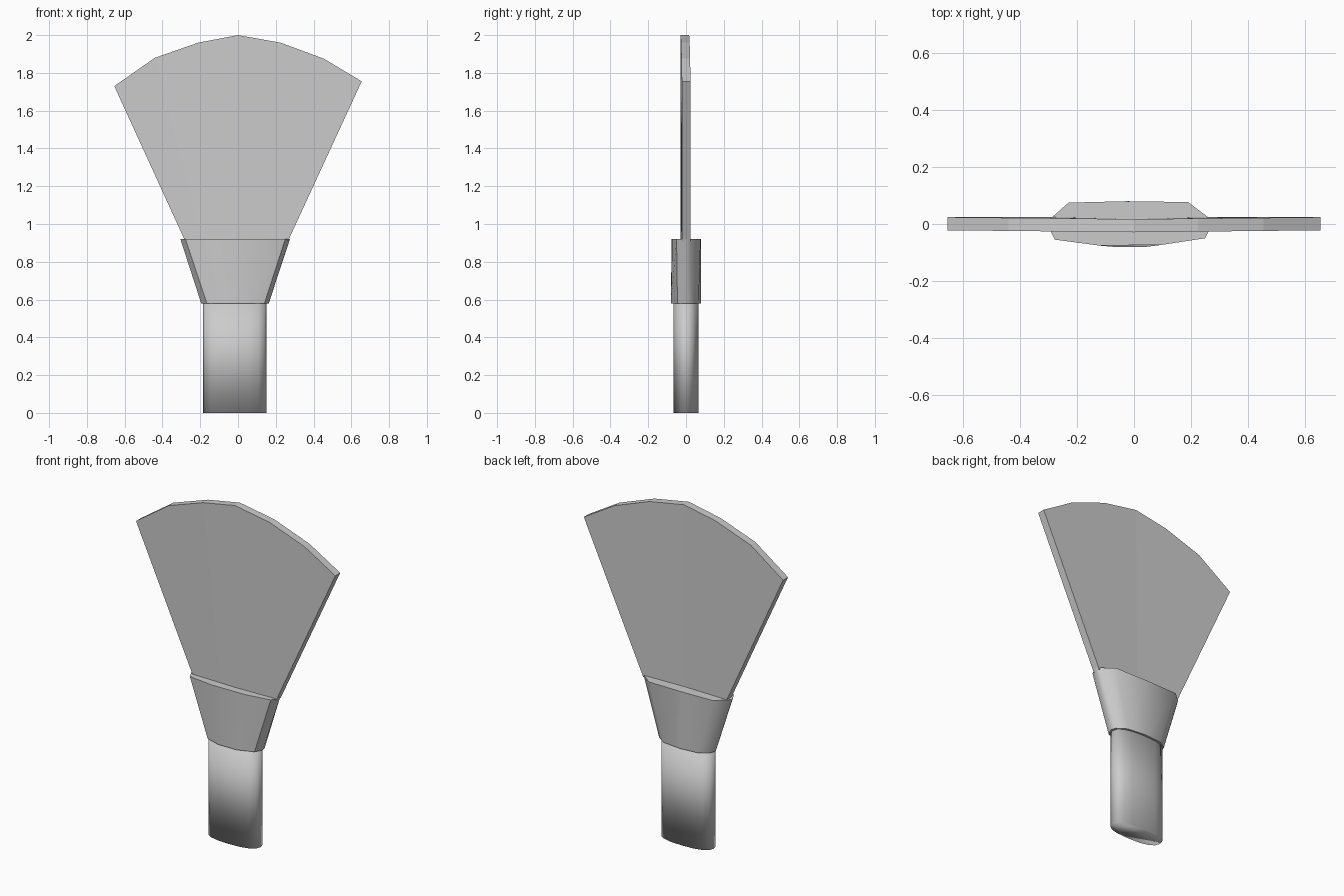
import bpy, bmesh, math

if "Cube" in bpy.data.objects:
    bpy.data.objects.remove(bpy.data.objects["Cube"])


def loft(name, rings, smooth_angle=None):
    """Skin closed rings of points (counter-clockwise from above) and cap both ends."""
    bm = bmesh.new()
    loops = [[bm.verts.new(p) for p in ring] for ring in rings]
    n = len(loops[0])
    for a, b in zip(loops, loops[1:]):
        for i in range(n):
            j = (i + 1) % n
            bm.faces.new((a[i], a[j], b[j], b[i]))
    bm.faces.new(loops[0][::-1])
    bm.faces.new(loops[-1])
    bmesh.ops.recalc_face_normals(bm, faces=bm.faces[:])
    mesh = bpy.data.meshes.new(name)
    bm.to_mesh(mesh)
    bm.free()
    ob = bpy.data.objects.new(name, mesh)
    bpy.context.collection.objects.link(ob)
    if smooth_angle:
        bpy.ops.object.select_all(action='DESELECT')
        ob.select_set(True)
        bpy.context.view_layer.objects.active = ob
        bpy.ops.object.shade_smooth_by_angle(angle=math.radians(smooth_angle))
    return ob


def oval(cx, rx, ry, z, power=0.8, sides=16):
    ring = []
    for i in range(sides):
        a = 2 * math.pi * i / sides
        c, s = math.cos(a), math.sin(a)
        ring.append((cx + rx * math.copysign(abs(c) ** power, c),
                     ry * math.copysign(abs(s) ** power, s), z))
    return ring


# Handle: flattened oval grip
loft("handle", [oval(-0.017, 0.167, 0.066, 0.0), oval(-0.017, 0.167, 0.066, 0.60)], 100)

# Ferrule: flares from the oval grip to a faceted mouth
mouth = [(0.275, 0.0), (0.265, 0.02), (0.19, 0.077), (-0.03, 0.08), (-0.23, 0.075),
         (-0.29, 0.022), (-0.305, 0.0), (-0.278, -0.055), (-0.12, -0.076),
         (0.10, -0.073), (0.25, -0.05)]
neck = [(0.163, 0.0), (0.155, 0.03), (0.10, 0.067), (-0.017, 0.08), (-0.125, 0.07),
        (-0.18, 0.035), (-0.195, 0.0), (-0.165, -0.05), (-0.075, -0.08),
        (0.045, -0.08), (0.14, -0.045)]
loft("ferrule", [[(x, y, 0.58) for x, y in neck], [(x, y, 0.92) for x, y in mouth]], 50)

# Bristles: thin fan, slightly bowed towards the front at its middle
tips = [(-0.655, 1.73), (-0.44, 1.88), (-0.21, 1.96), (0.0, 2.0),
        (0.225, 1.96), (0.455, 1.875), (0.655, 1.755)]
rings = []
for i, (x, z) in enumerate(tips):
    root = -0.28 + 0.545 * i / (len(tips) - 1)
    bow = 0.007 * (abs(i - 3) / 3) - 0.005
    front, back = bow - 0.024, bow + 0.022
    rings.append([(root, front, 0.91), (x, front, z), (x, back, z), (root, back, 0.91)])
loft("bristles", rings)
